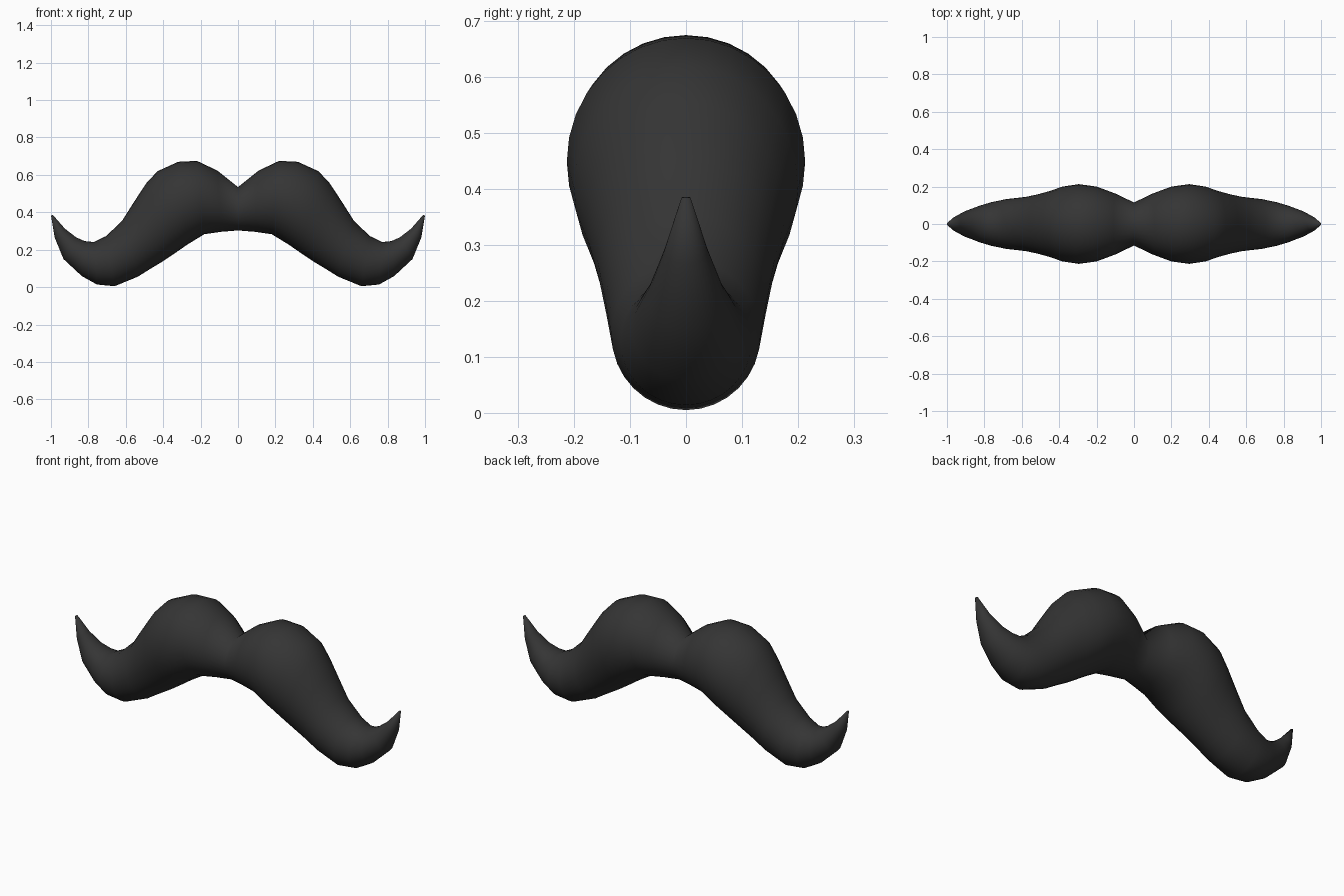
import bpy, bmesh
from math import cos, sin, pi

if "Cube" in bpy.data.objects:
    bpy.data.objects.remove(bpy.data.objects["Cube"])

SEGMENTS = 32

# Sections from centre to tip: top x, top z, bottom x, bottom z, half depth
SECTIONS = [
    (0.00, 0.535, 0.00, 0.303, 0.115),
    (0.11, 0.623, 0.09, 0.296, 0.163),
    (0.22, 0.675, 0.18, 0.283, 0.200),
    (0.32, 0.670, 0.27, 0.228, 0.213),
    (0.43, 0.620, 0.335, 0.183, 0.200),
    (0.49, 0.556, 0.40, 0.139, 0.178),
    (0.555, 0.457, 0.47, 0.097, 0.159),
    (0.62, 0.354, 0.535, 0.056, 0.145),
    (0.705, 0.273, 0.66, 0.005, 0.133),
    (0.77, 0.241, 0.754, 0.014, 0.117),
    (0.82, 0.246, 0.835, 0.059, 0.097),
    (0.865, 0.266, 0.933, 0.150, 0.069),
    (0.925, 0.312, 0.98, 0.265, 0.039),
    (0.99, 0.386, 1.00, 0.383, 0.008),
]

# Loft elliptical rings along one half
bm = bmesh.new()
rings = []
for tx, tz, bx, bz, depth in SECTIONS:
    ring = []
    for i in range(SEGMENTS):
        a = 2 * pi * i / SEGMENTS
        t = (1 + cos(a)) / 2
        ring.append(bm.verts.new((bx + (tx - bx) * t, depth * sin(a), bz + (tz - bz) * t)))
    rings.append(ring)
for a, b in zip(rings, rings[1:]):
    for i in range(SEGMENTS):
        j = (i + 1) % SEGMENTS
        bm.faces.new((a[i], a[j], b[j], b[i]))
bm.faces.new(rings[-1])
bmesh.ops.recalc_face_normals(bm, faces=bm.faces)

# The open ring at the centre can mislead the recalculation, so check it
bm.normal_update()
top_face = max(bm.faces, key=lambda f: f.calc_center_median().z)
if top_face.normal.z < 0:
    bmesh.ops.reverse_faces(bm, faces=bm.faces)

mesh = bpy.data.meshes.new("moustache")
bm.to_mesh(mesh)
bm.free()
moustache = bpy.data.objects.new("moustache", mesh)
bpy.context.collection.objects.link(moustache)

# Mirror to the other half
mirror = moustache.modifiers.new("mirror", 'MIRROR')
mirror.use_axis = (True, False, False)
mirror.use_clip = True

# Smooth shading and dark colour
for poly in mesh.polygons:
    poly.use_smooth = True
mat = bpy.data.materials.new("dark_hair")
mat.diffuse_color = (0.035, 0.035, 0.035, 1)
mat.use_nodes = True
mat.node_tree.nodes["Principled BSDF"].inputs["Base Color"].default_value = mat.diffuse_color
mesh.materials.append(mat)
